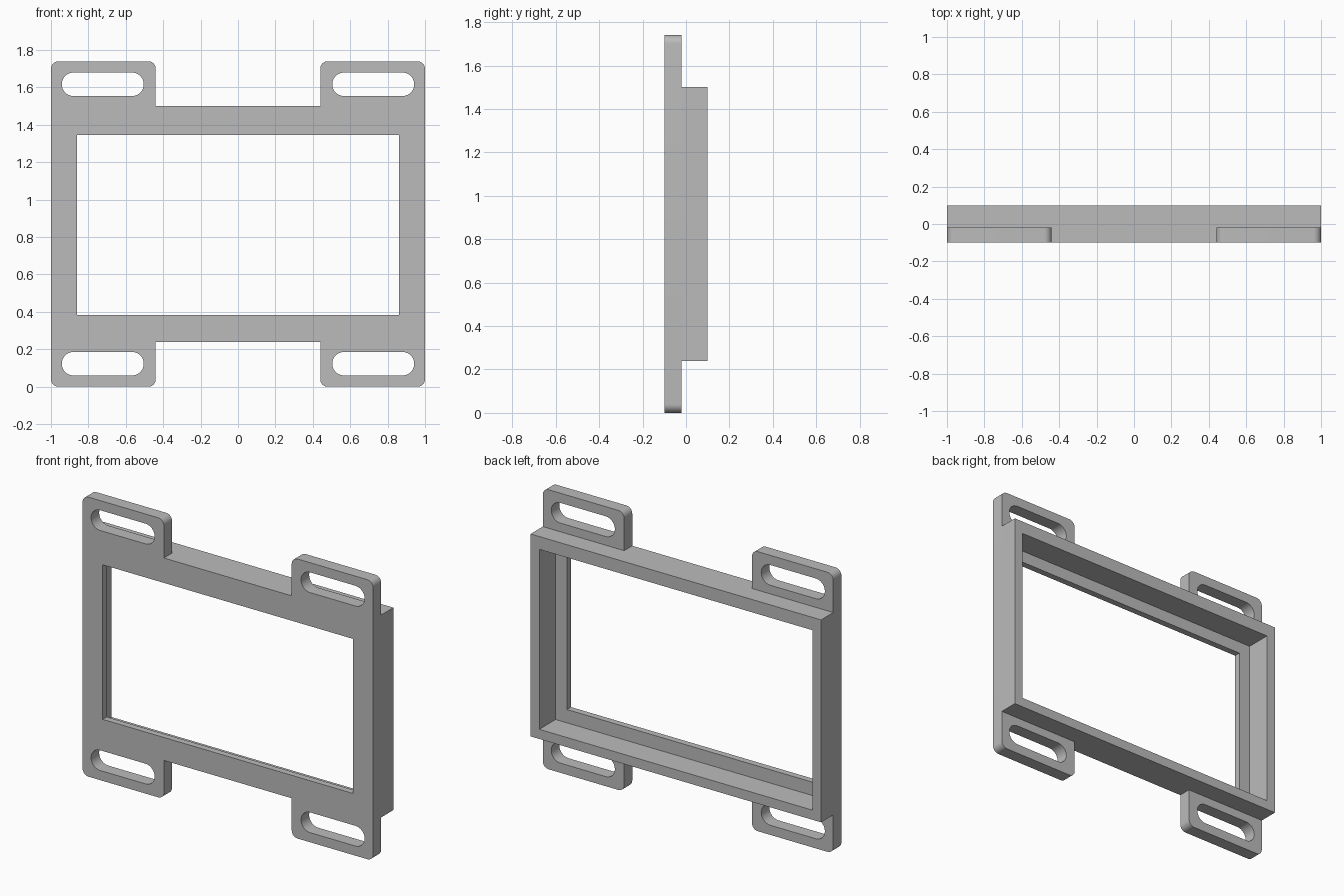
import bpy, bmesh, math
from mathutils import Vector

if "Cube" in bpy.data.objects:
    bpy.data.objects.remove(bpy.data.objects["Cube"])

FRONT, BACK, TAB_BACK, LIP_BACK = -0.1, 0.1, -0.02, -0.06
BOTTOM, TOP, HEIGHT = 0.24, 1.5, 1.74

grey = bpy.data.materials.new("plain grey")
grey.use_nodes = True
grey.diffuse_color = (0.5, 0.5, 0.5, 1)
grey.node_tree.nodes["Principled BSDF"].inputs["Base Color"].default_value = (0.5, 0.5, 0.5, 1)


def rounded(corners, steps=10):
    """Outline in x and z; each corner is (x, z, radius)."""
    out = []
    for i, (x, z, r) in enumerate(corners):
        p = Vector((x, z))
        if r == 0:
            out.append(p)
            continue
        d1 = (p - Vector(corners[i - 1][:2])).normalized()
        d2 = (Vector(corners[(i + 1) % len(corners)][:2]) - p).normalized()
        centre = p + r * (d2 - d1)
        for s in range(steps + 1):
            t = math.pi / 2 * s / steps
            out.append(centre + r * (d1 * math.sin(t) - d2 * math.cos(t)))
    # drop points that coincide where two arcs meet
    return [p for i, p in enumerate(out) if (p - out[i - 1]).length > 1e-5]


def rect(x0, x1, z0, z1, r=0):
    return [(x0, z0, r), (x1, z0, r), (x1, z1, r), (x0, z1, r)]


def slab(name, corners, y0, y1):
    """Extrude a rounded outline from y0 back to y1."""
    bm = bmesh.new()
    face = bm.faces.new([bm.verts.new((p.x, y0, p.y)) for p in rounded(corners)])
    moved = bmesh.ops.extrude_face_region(bm, geom=[face])["geom"]
    bmesh.ops.translate(bm, vec=(0, y1 - y0, 0),
                        verts=[v for v in moved if isinstance(v, bmesh.types.BMVert)])
    bmesh.ops.recalc_face_normals(bm, faces=bm.faces)
    mesh = bpy.data.meshes.new(name)
    bm.to_mesh(mesh)
    bm.free()
    mesh.materials.append(grey)
    ob = bpy.data.objects.new(name, mesh)
    bpy.context.collection.objects.link(ob)
    return ob


def combine(target, tool, operation):
    tool.hide_render = True
    mod = target.modifiers.new(operation, "BOOLEAN")
    mod.operation, mod.solver, mod.object = operation, "EXACT", tool
    bpy.context.view_layer.objects.active = target
    bpy.ops.object.modifier_apply(modifier=mod.name)
    bpy.data.objects.remove(tool)


# Front plate with four rounded mounting tabs
upper = [(1, HEIGHT, 0.04), (0.44, HEIGHT, 0.04), (0.44, TOP, 0)]
upper += [(-x, z, r) for x, z, r in reversed(upper)]
lower = [(x, HEIGHT - z, r) for x, z, r in reversed(upper)]
frame = slab("mounting_frame", upper + lower, FRONT, TAB_BACK)

# Deep rectangular surround behind the plate
combine(frame, slab("surround", rect(-1, 1, BOTTOM, TOP), TAB_BACK, BACK), "UNION")

# Window opening, and the wider recess that leaves a thin lip at the front
combine(frame, slab("opening", rect(-0.862, 0.862, 0.383, 1.345), -0.3, 0.3), "DIFFERENCE")
combine(frame, slab("recess", rect(-0.94, 0.94, 0.3, 1.42), LIP_BACK, 0.3), "DIFFERENCE")

# Long slot in each tab
for side in (-1, 1):
    for z in (0.123, HEIGHT - 0.123):
        mid = side * 0.723
        shape = rect(mid - 0.219, mid + 0.219, z - 0.063, z + 0.063, 0.063)
        combine(frame, slab("slot", shape, -0.3, 0.3), "DIFFERENCE")

# Tidy the joins and shade only the rounded corners smooth
bm = bmesh.new()
bm.from_mesh(frame.data)
bmesh.ops.remove_doubles(bm, verts=bm.verts, dist=1e-5)
bmesh.ops.dissolve_limit(bm, angle_limit=0.01, verts=bm.verts, edges=bm.edges)
bm.to_mesh(frame.data)
bm.free()
bpy.context.view_layer.objects.active = frame
frame.select_set(True)
bpy.ops.object.shade_smooth_by_angle(angle=math.radians(30))
